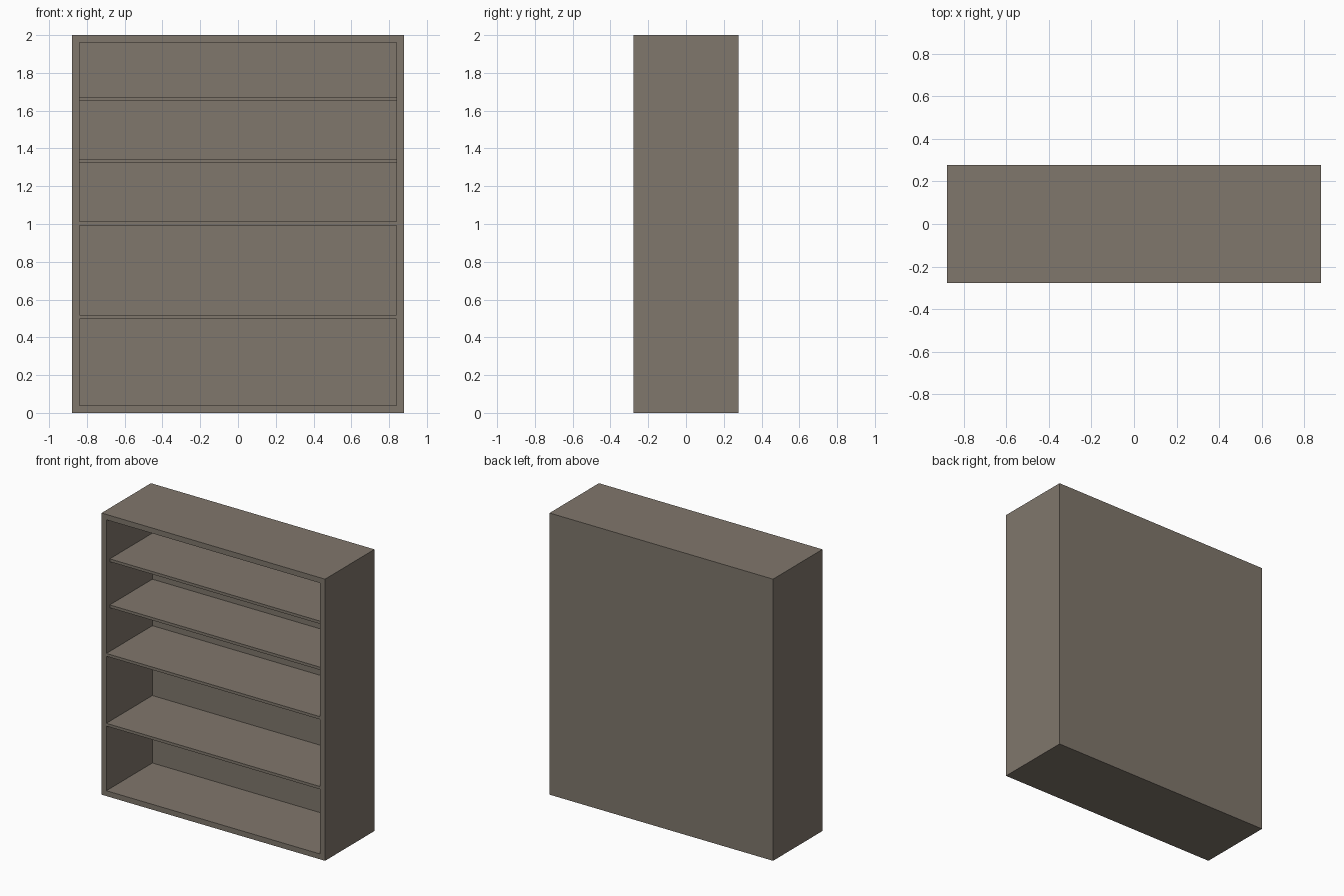
import bpy, bmesh

if "Cube" in bpy.data.objects:
    bpy.data.objects.remove(bpy.data.objects["Cube"])

W, D, H = 1.756, 0.554, 2.0   # outer size
T = 0.038                     # board thickness of the case
SHELF_T = 0.02

mat = bpy.data.materials.new("taupe_wood")
mat.diffuse_color = (0.216, 0.184, 0.15, 1)
mat.use_nodes = True
mat.node_tree.nodes["Principled BSDF"].inputs["Base Color"].default_value = mat.diffuse_color


def add_object(name, bm):
    mesh = bpy.data.meshes.new(name)
    bm.to_mesh(mesh)
    bm.free()
    mesh.materials.append(mat)
    obj = bpy.data.objects.new(name, mesh)
    bpy.context.collection.objects.link(obj)
    return obj


def box(x0, x1, y0, y1, z0, z1):
    bm = bmesh.new()
    bmesh.ops.create_cube(bm, size=1)
    for v in bm.verts:
        v.co.x = x1 if v.co.x > 0 else x0
        v.co.y = y1 if v.co.y > 0 else y0
        v.co.z = z1 if v.co.z > 0 else z0
    bm.normal_update()
    return bm


# Case: one box whose front face is inset and pushed back to the rear panel
bm = box(-W / 2, W / 2, -D / 2, D / 2, 0, H)
front = min(bm.faces, key=lambda f: f.calc_center_median().y)
bmesh.ops.inset_region(bm, faces=[front], thickness=T, use_even_offset=True)
ext = bmesh.ops.extrude_discrete_faces(bm, faces=[front])
for v in ext["faces"][0].verts:
    v.co.y = D / 2 - T
bmesh.ops.recalc_face_normals(bm, faces=bm.faces)
add_object("bookcase_case", bm)

# Shelves: (underside height, setback from the front); the upper two sit back
shelves = [(0.497, 0.0), (0.993, 0.0), (1.323, 0.038), (1.65, 0.038)]
for i, (z, setback) in enumerate(shelves, 1):
    add_object(f"shelf_{i}", box(-W / 2 + T, W / 2 - T,
                                 -D / 2 + setback, D / 2 - T, z, z + SHELF_T))
